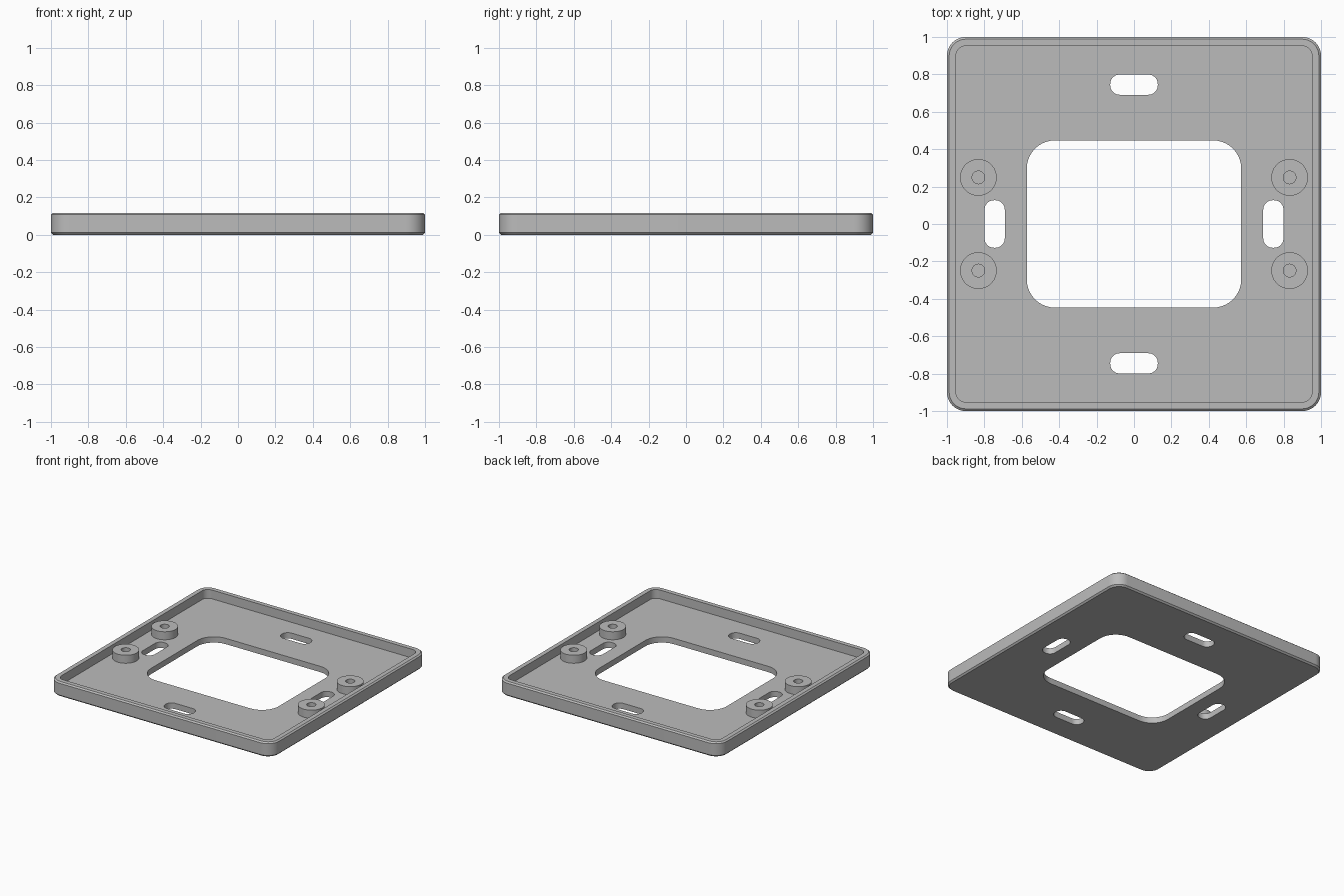
import bpy, bmesh, math

if "Cube" in bpy.data.objects:
    bpy.data.objects.remove(bpy.data.objects["Cube"])

HEIGHT, FLOOR = 0.118, 0.047
SEG = 10  # segments per rounded corner


def rounded_rect(hx, hy, r, cx=0, cy=0):
    """Counter-clockwise outline of a rectangle with round corners."""
    pts = []
    for i, (sx, sy) in enumerate(((1, 1), (-1, 1), (-1, -1), (1, -1))):
        for k in range(SEG + 1):
            a = math.pi / 2 * (i + k / SEG)
            pts.append((cx + sx * (hx - r) + r * math.cos(a),
                        cy + sy * (hy - r) + r * math.sin(a)))
    return pts


def circle(r, cx, cy, n=48):
    return [(cx + r * math.cos(math.tau * k / n),
             cy + r * math.sin(math.tau * k / n)) for k in range(n)]


def loft(name, rings):
    """Solid through a list of (outline, z) rings, capped at both ends."""
    bm = bmesh.new()
    loops = [[bm.verts.new((x, y, z)) for x, y in pts] for pts, z in rings]
    for a, b in zip(loops, loops[1:]):
        n = len(a)
        for i in range(n):
            j = (i + 1) % n
            bm.faces.new((a[i], a[j], b[j], b[i]))
    bm.faces.new(loops[0][::-1])
    bm.faces.new(loops[-1])
    bmesh.ops.recalc_face_normals(bm, faces=bm.faces)
    mesh = bpy.data.meshes.new(name)
    bm.to_mesh(mesh)
    bm.free()
    mesh.materials.append(grey)
    obj = bpy.data.objects.new(name, mesh)
    bpy.context.collection.objects.link(obj)
    return obj


def smooth(obj):
    bpy.ops.object.select_all(action='DESELECT')
    obj.select_set(True)
    bpy.context.view_layer.objects.active = obj
    bpy.ops.object.shade_smooth_by_angle(angle=math.radians(30))


grey = bpy.data.materials.new("plain_grey")
grey.diffuse_color = (0.5, 0.5, 0.5, 1)
grey.use_nodes = True
grey.node_tree.nodes["Principled BSDF"].inputs["Base Color"].default_value = grey.diffuse_color

# Tray: chamfered outer wall, flat rim, inner wall, recessed floor
outer = rounded_rect(1, 1, 0.1)
chamfer = rounded_rect(0.988, 0.988, 0.088)
inner = rounded_rect(0.952, 0.952, 0.052)
tray = loft("tray", [(chamfer, 0), (outer, 0.012), (outer, HEIGHT - 0.01),
                     (chamfer, HEIGHT), (inner, HEIGHT), (inner, FLOOR)])

# Openings: large central window and four mounting slots
outlines = [rounded_rect(0.573, 0.447, 0.15)]
for s in (-1, 1):
    outlines.append(rounded_rect(0.127, 0.054, 0.05, 0, s * 0.745))
    outlines.append(rounded_rect(0.054, 0.127, 0.05, s * 0.745, 0))
for i, pts in enumerate(outlines):
    cutter = loft(f"opening_cutter_{i}", [(pts, -0.1), (pts, 0.3)])
    mod = tray.modifiers.new(f"opening_{i}", 'BOOLEAN')
    mod.operation, mod.solver, mod.object = 'DIFFERENCE', 'EXACT', cutter
    bpy.context.view_layer.objects.active = tray
    bpy.ops.object.modifier_apply(modifier=mod.name)
    bpy.data.objects.remove(cutter)
smooth(tray)

# Screw bosses with blind holes
for sx in (-1, 1):
    for sy in (-1, 1):
        c = (sx * 0.832, sy * 0.249)
        wide, hole = circle(0.098, *c), circle(0.034, *c)
        smooth(loft("screw_boss", [(wide, FLOOR - 0.01), (wide, 0.112),
                                   (hole, 0.112), (hole, FLOOR + 0.002)]))
